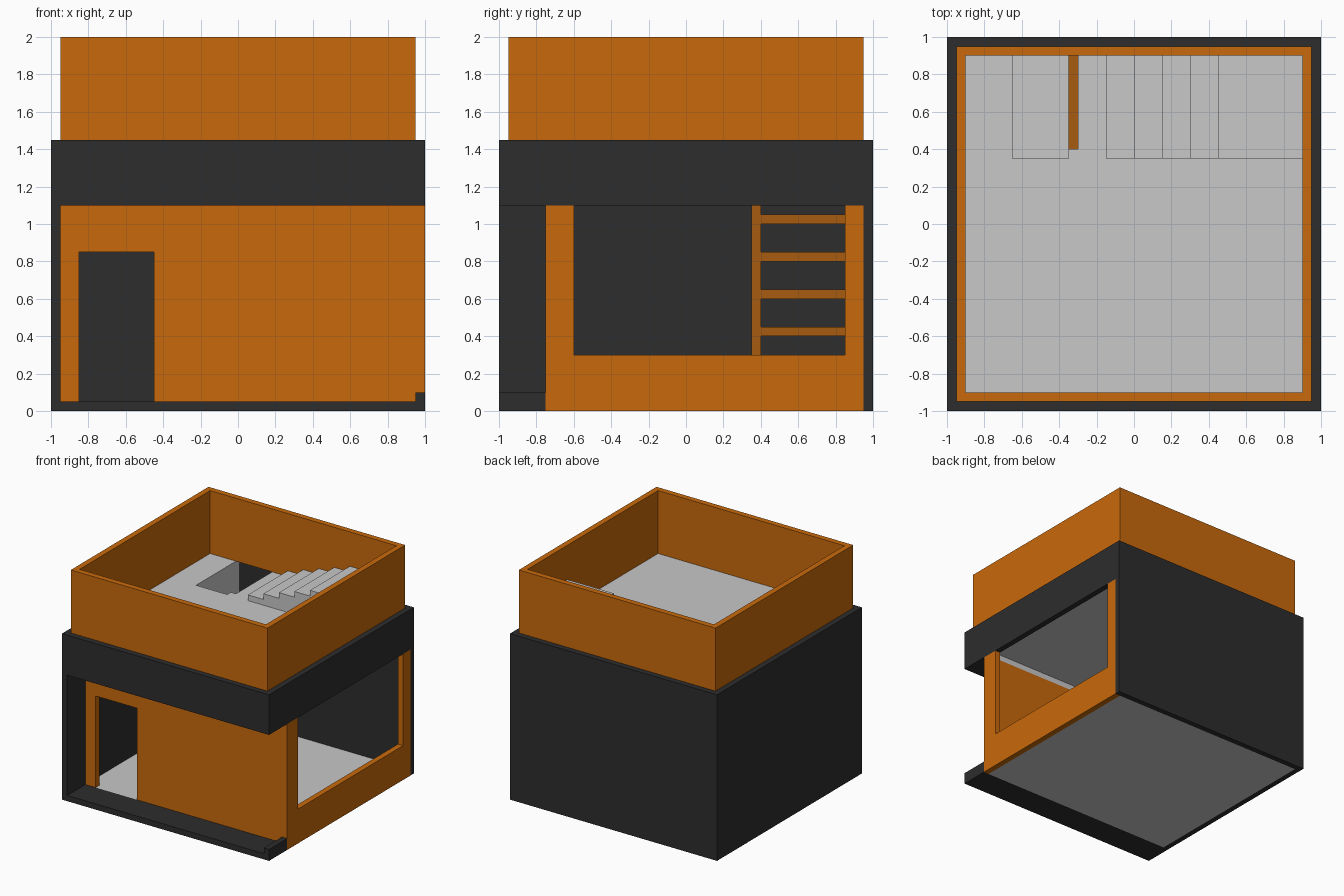
import bpy, bmesh
from mathutils import Vector

if "Cube" in bpy.data.objects:
    bpy.data.objects.remove(bpy.data.objects["Cube"])


def material(name, r, g, b):
    m = bpy.data.materials.new(name)
    m.diffuse_color = (r, g, b, 1)
    m.use_nodes = True
    m.node_tree.nodes["Principled BSDF"].inputs["Base Color"].default_value = m.diffuse_color
    return m


ORANGE = material("orange", 0.584, 0.144, 0.0035)
DARK_ORANGE = material("dark orange", 0.385, 0.104, 0.005)
DARK = material("charcoal", 0.026, 0.026, 0.026)
GREY = material("light grey", 0.578, 0.578, 0.578)


def prism(bm, pts, axis, lo, hi):
    """Extrude a flat outline along an axis from lo to hi."""
    place = {"x": lambda a, b, h: (h, a, b),
             "y": lambda a, b, h: (a, h, b),
             "z": lambda a, b, h: (a, b, h)}[axis]
    face = bm.faces.new([bm.verts.new(place(a, b, lo)) for a, b in pts])
    ext = bmesh.ops.extrude_face_region(bm, geom=[face], use_keep_orig=True)
    verts = [v for v in ext["geom"] if isinstance(v, bmesh.types.BMVert)]
    step = Vector(place(0, 0, hi - lo))
    bmesh.ops.translate(bm, verts=verts, vec=step)


def rect(a0, a1, b0, b1):
    return [(a0, b0), (a1, b0), (a1, b1), (a0, b1)]


def part(name, mat, *prisms):
    bm = bmesh.new()
    for p in prisms:
        prism(bm, *p)
    bmesh.ops.recalc_face_normals(bm, faces=bm.faces)
    me = bpy.data.meshes.new(name)
    bm.to_mesh(me)
    bm.free()
    me.materials.append(mat)
    ob = bpy.data.objects.new(name, me)
    bpy.context.collection.objects.link(ob)
    return ob


def corner(s, t=0.05, sign=1, end=0.0):
    """L-shaped plan: back + left walls (sign 1) or front + right (sign -1)."""
    e = s - end
    pts = [(-s, -e), (-s, s), (e, s), (e, s - t), (-s + t, s - t), (-s + t, -e)]
    return [(sign * x, sign * y) for x, y in pts]


# Dark outer shell: back and left walls, upper band, porch
part("shell_walls", DARK, (corner(1.0), "z", 0, 1.45))
part("upper_band", DARK, (corner(1.0, sign=-1, end=0.05), "z", 1.1, 1.45))
part("porch_ceiling", DARK, (rect(-0.95, 0.95, -0.95, -0.75), "z", 1.1, 1.15))
part("porch_step", DARK,
     ([(-0.95, 0), (1, 0), (1, 0.1), (0.95, 0.1), (0.95, 0.05), (-0.95, 0.05)],
      "y", -1, -0.75))

# Ground floor slab
part("ground_floor", GREY, (rect(-0.95, 0.95, -0.75, 0.95), "z", 0, 0.05))

# Front wall with doorway, right wall with large window opening
part("front_wall", ORANGE,
     ([(-0.95, 0.05), (-0.85, 0.05), (-0.85, 0.85), (-0.45, 0.85), (-0.45, 0.05),
       (0.95, 0.05), (0.95, 1.1), (-0.95, 1.1)], "y", -0.75, -0.7))
part("window_wall", ORANGE,
     ([(-0.75, 0), (0.95, 0), (0.95, 1.1), (0.85, 1.1), (0.85, 0.3),
       (-0.6, 0.3), (-0.6, 1.1), (-0.75, 1.1)], "x", 0.95, 1.0))

# Roof slab with ladder hatch, and the strip above the front wall
part("roof_slab", GREY,
     ([(-0.95, -0.95), (0.95, -0.95), (0.95, 0.95), (-0.3, 0.95), (-0.3, 0.4),
       (-0.35, 0.4), (-0.35, 0.35), (-0.65, 0.35), (-0.65, 0.95), (-0.95, 0.95)],
      "z", 1.15, 1.45))
part("ceiling_strip", GREY, (rect(-0.95, 0.95, -0.75, -0.7), "z", 1.1, 1.15))

# Parapet ring
part("parapet", ORANGE,
     (corner(0.95, end=0.0), "z", 1.45, 2.0),
     (corner(0.95, sign=-1, end=0.05), "z", 1.45, 2.0))

# Roof steps rising to the right
steps = [(-0.15, 1.45)]
for i in range(5):
    x, z = -0.15 + 0.15 * i, 1.5 + 0.05 * i
    steps += [(x, z), (0.9 if i == 4 else x + 0.15, z)]
steps.append((0.9, 1.45))
part("roof_steps", GREY, (steps, "y", 0.35, 0.9))

# Ladder up to the hatch: two posts and rungs
part("ladder", DARK_ORANGE,
     (rect(-0.35, -0.3, 0.35, 0.4), "z", 0.05, 1.15),
     (rect(-0.35, -0.3, 0.9, 0.95), "z", 0.05, 1.15),
     *[(rect(-0.35, -0.3, 0.4, 0.9 if k < 6 else 0.95), "z", 0.2 * k, 0.2 * k + 0.05)
       for k in range(1, 7)])
